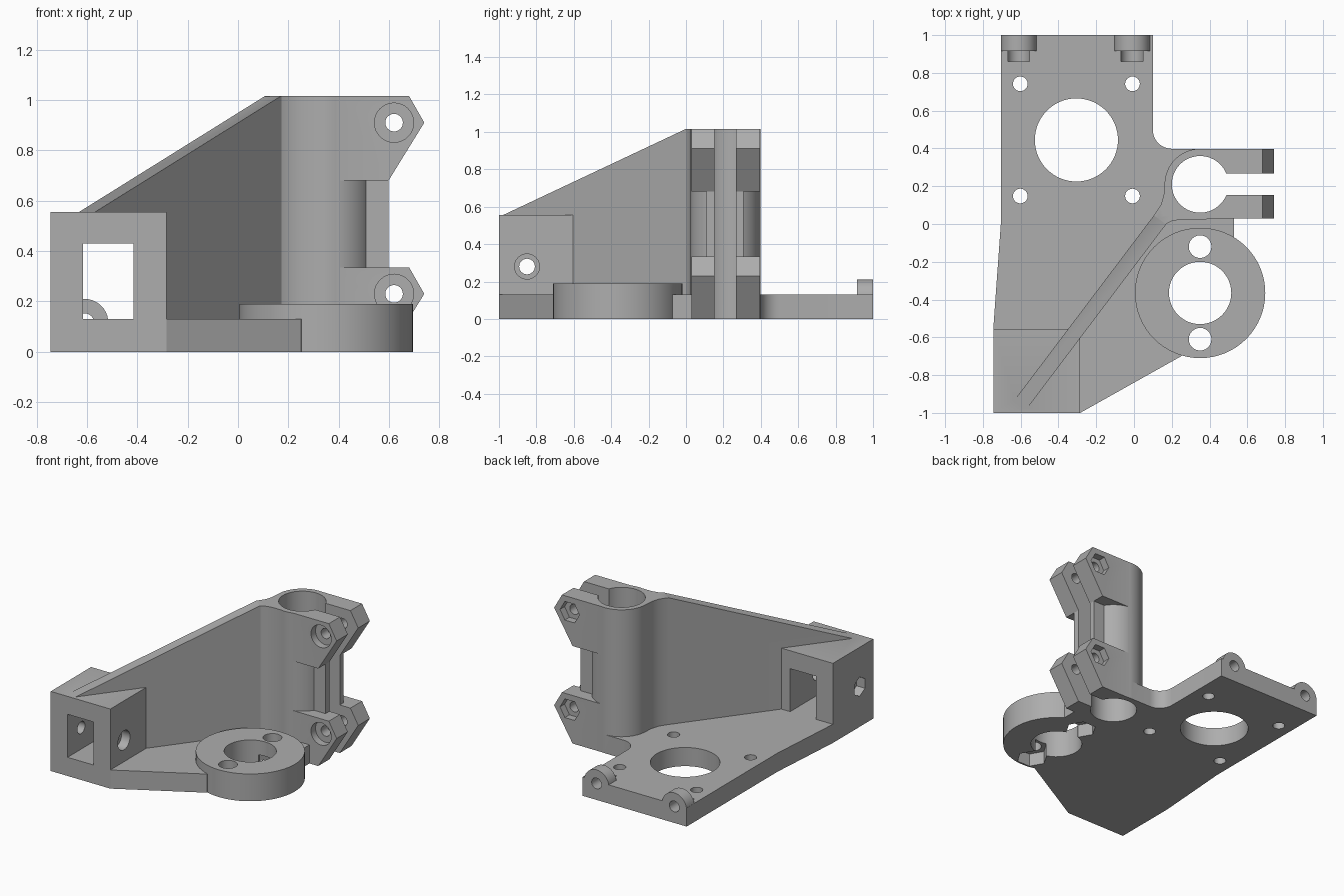
import bpy, bmesh, math
from mathutils import Matrix

if "Cube" in bpy.data.objects:
    bpy.data.objects.remove(bpy.data.objects["Cube"])

grey = bpy.data.materials.new("plain grey plastic")
grey.use_nodes = True
colour = (0.42, 0.42, 0.42, 1)
grey.diffuse_color = colour
grey.node_tree.nodes["Principled BSDF"].inputs["Base Color"].default_value = colour

PLACE = {"X": lambda u, v, w: (w, u, v),
         "Y": lambda u, v, w: (u, w, v),
         "Z": lambda u, v, w: (u, v, w)}
parts, cutters = [], []


def prism(group, name, points, lo, hi, axis="Z"):
    """Extrude a flat outline along an axis."""
    bm = bmesh.new()
    face = bm.faces.new([bm.verts.new(PLACE[axis](u, v, lo)) for u, v in points])
    top = bmesh.ops.extrude_face_region(bm, geom=[face])["geom"]
    for vert in [g for g in top if isinstance(g, bmesh.types.BMVert)]:
        vert.co["XYZ".index(axis)] = hi
    bmesh.ops.recalc_face_normals(bm, faces=bm.faces)
    mesh = bpy.data.meshes.new(name)
    bm.to_mesh(mesh)
    bm.free()
    mesh.materials.append(grey)
    obj = bpy.data.objects.new(name, mesh)
    bpy.context.collection.objects.link(obj)
    group.append(obj)
    return obj


def arc(cx, cy, r, start, end, n):
    angles = [math.radians(start + (end - start) * i / n) for i in range(n + 1)]
    return [(cx + r * math.cos(a), cy + r * math.sin(a)) for a in angles]


def disc(group, name, cx, cy, r, lo, hi, axis="Z", n=48, turn=0):
    return prism(group, name, arc(cx, cy, r, turn, turn + 360, n)[:-1], lo, hi, axis)


def box(group, name, x0, x1, y0, y1, z0, z1):
    return prism(group, name, [(x0, y0), (x1, y0), (x1, y1), (x0, y1)], z0, z1)


# Base plate with a rounded inner corner
outline = [(-0.745, -1), (-0.285, -1), (0.25, -0.70), (0.35, -0.37), (0.53, -0.3),
           (0.53, 0.03), (0.35, 0.03), (0.35, 0.398)]
outline += arc(0.2, 0.498, 0.1, 270, 180, 8)
outline += [(0.1, 1), (-0.705, 1), (-0.705, 0)]
outline += [(-0.745, -0.555)]
prism(parts, "base_plate", outline, 0, 0.13)

# Bearing ring
RX, RY = 0.35, -0.365
disc(parts, "bearing_ring", RX, RY, 0.345, 0, 0.19, n=64)
disc(cutters, "bearing_bore", RX, RY, 0.165, -0.1, 0.3)
for side in (-1, 1):
    y = RY + side * 0.245
    disc(cutters, "ring_bolt_hole", RX, y, 0.06, -0.1, 0.3, n=24)
    disc(cutters, "ring_nut_trap", RX, y, 0.1, -0.1, 0.09, n=6)

# Idler block with window and cross bolt
box(parts, "idler_block", -0.745, -0.285, -1, -0.555, 0, 0.555)
box(cutters, "block_window", -0.615, -0.415, -1.1, -0.5, 0.13, 0.43)
disc(cutters, "cross_bolt", -0.85, 0.28, 0.042, -0.9, -0.2, "X", 24)
disc(cutters, "cross_bolt_head", -0.85, 0.28, 0.067, -0.35, -0.2, "X", 32)
disc(cutters, "cross_bolt_nut", -0.85, 0.28, 0.067, -0.9, -0.68, "X", 6, 30)

# Diagonal stiffening wall
wall = prism(parts, "stiffening_wall",
             [(0, 0.05), (1.28, 0.05), (1.28, 1.015), (1.224, 1.015), (0, 0.555)],
             -0.04, 0.04, "Y")
wall.data.transform(Matrix.Translation((-0.60, -0.955, 0))
                    @ Matrix.Rotation(math.atan2(0.98, 0.74), 4, "Z"))

# Rod clamp tube, blended into the wall
CX, CY, TOP = 0.35, 0.21, 1.015
disc(parts, "clamp_tube", CX, CY, 0.188, 0, TOP, n=64)
prism(parts, "wall_blend", [(0.105, 0.045), (0.17, 0), (0.2, 0.015), (0.25, 0.025),
                            (0.35, 0.024), (0.35, 0.21), (0.162, 0.21), (0.157, 0.15),
                            (0.142, 0.1)], 0, TOP)
disc(cutters, "rod_bore", CX, CY, 0.15, -0.1, 1.1, n=64)
box(cutters, "clamp_slot", CX, 0.9, 0.153, 0.268, -0.1, 1.1)

# Clamp flange and the two pairs of bolt ears
box(parts, "clamp_flange", 0.4, 0.598, 0.11, 0.308, 0, TOP)
for z, bottom in ((0.91, 0.68), (0.23, 0.0)):
    prism(parts, "bolt_ears", [(CX, bottom), (0.598, bottom), (0.74, z),
                               (0.68, z + 0.105), (CX, z + 0.105)], 0.03, 0.396, "Y")
    disc(cutters, "ear_bolt", 0.62, z, 0.035, -0.05, 0.5, "Y", 24)
    disc(cutters, "ear_bolt_head", 0.62, z, 0.078, -0.05, 0.08, "Y", 32)
    disc(cutters, "ear_nut_trap", 0.62, z, 0.075, 0.345, 0.5, "Y", 6)

# Motor mount holes
MX, MY = -0.305, 0.445
disc(cutters, "motor_bore", MX, MY, 0.22, -0.1, 0.3, n=64)
for sx in (-1, 1):
    for sy in (-1, 1):
        disc(cutters, "motor_screw", MX + sx * 0.297, MY + sy * 0.297, 0.039, -0.1, 0.3, n=24)

# Rounded rear lugs with screw recesses
for x in (-0.61, -0.01):
    disc(parts, "rear_lug", x, 0.115, 0.095, 0.915, 1, "Y", 40)
    disc(cutters, "lug_hole", x, 0.115, 0.038, 0.88, 1.1, "Y", 24)
    disc(cutters, "lug_recess", x, 0.115, 0.06, 0.86, 0.915, "Y", 32)

# Fuse the parts, then cut the holes
body = parts[0]
for operation, tools in (("UNION", parts[1:]), ("DIFFERENCE", cutters)):
    for tool in tools:
        tool.hide_render = True
        mod = body.modifiers.new(tool.name, "BOOLEAN")
        mod.operation, mod.solver, mod.object = operation, "EXACT", tool
bpy.context.view_layer.update()
solid = bpy.data.meshes.new_from_object(
    body.evaluated_get(bpy.context.evaluated_depsgraph_get()))
body.modifiers.clear()
body.data = solid
body.name = "motor_and_rod_bracket"
for tool in parts[1:] + cutters:
    bpy.data.objects.remove(tool)

bpy.ops.object.select_all(action="DESELECT")
body.select_set(True)
bpy.context.view_layer.objects.active = body
bpy.ops.object.shade_smooth_by_angle(angle=math.radians(25))
